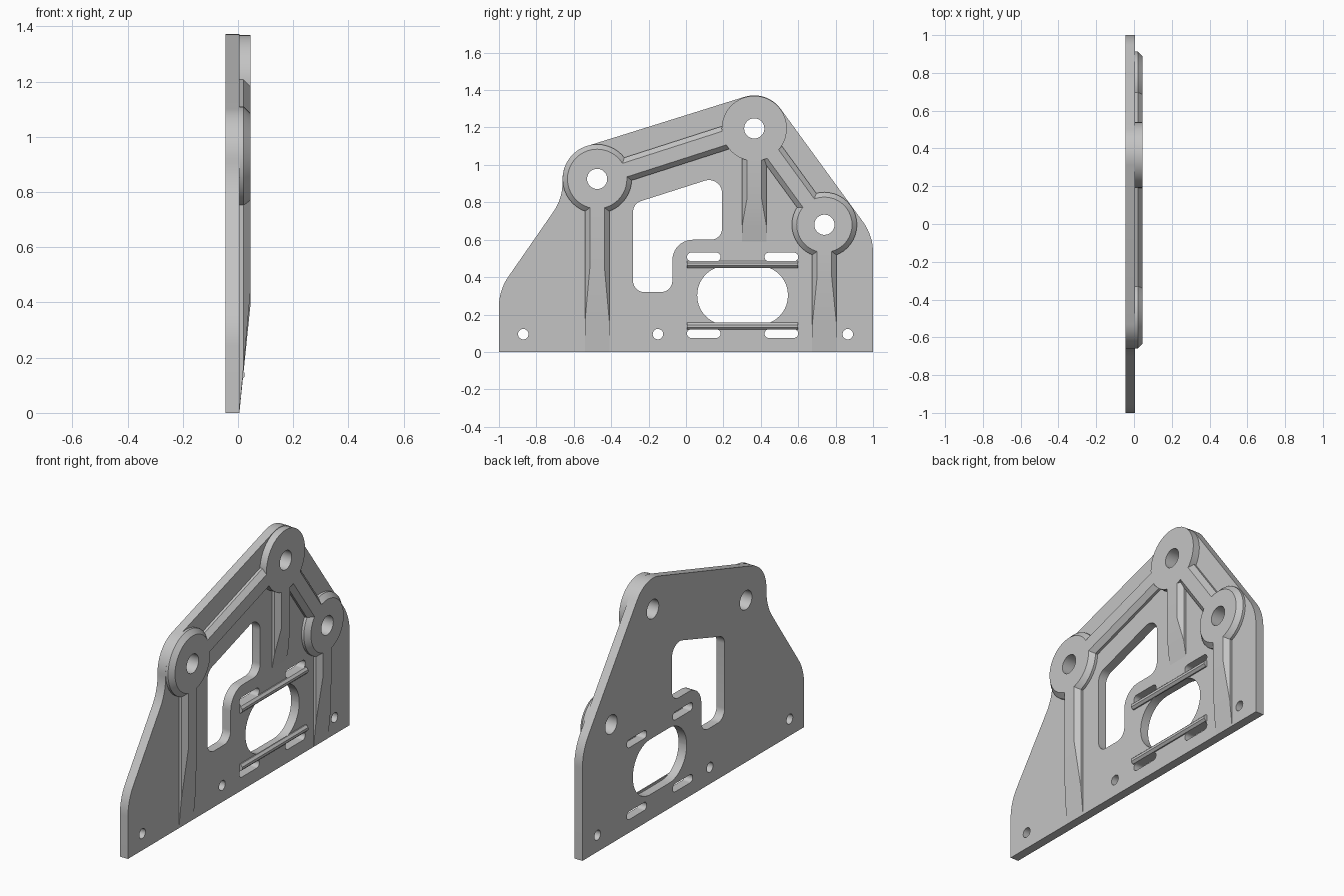
import bpy, bmesh, math
from mathutils import Vector, Matrix

cube = bpy.data.objects.get("Cube")
if cube:
    bpy.data.objects.remove(cube)

GREY = bpy.data.materials.new("light grey")
GREY.use_nodes = True
GREY.diffuse_color = (0.55, 0.55, 0.55, 1)
GREY.node_tree.nodes["Principled BSDF"].inputs["Base Color"].default_value = GREY.diffuse_color

BACK, FACE, STEP, TOP = -0.046, 0.005, 0.02, 0.046   # levels across the thickness
HOLE = 0.054
A, B, C = Vector((-0.475, 0.925)), Vector((0.365, 1.195)), Vector((0.74, 0.68))


def finish(name, bm):
    """Turn a bmesh into a clean, shaded object."""
    bmesh.ops.remove_doubles(bm, verts=bm.verts, dist=1e-5)
    bmesh.ops.recalc_face_normals(bm, faces=bm.faces)
    mesh = bpy.data.meshes.new(name)
    bm.to_mesh(mesh)
    bm.free()
    mesh.materials.clear()
    mesh.materials.append(GREY)
    obj = bpy.data.objects.new(name, mesh)
    bpy.context.collection.objects.link(obj)
    bpy.ops.object.select_all(action="DESELECT")
    obj.select_set(True)
    bpy.context.view_layer.objects.active = obj
    bpy.ops.object.shade_smooth_by_angle(angle=math.radians(25))
    return obj


def rounded(corners, steps=10):
    """Polygon with each corner (y, z, radius) filleted."""
    out = []
    for i, (y, z, r) in enumerate(corners):
        p = Vector((y, z))
        if r == 0:
            out.append(p)
            continue
        u = (Vector(corners[i - 1][:2]) - p).normalized()
        v = (Vector(corners[(i + 1) % len(corners)][:2]) - p).normalized()
        half = u.angle(v) / 2
        centre = p + (u + v).normalized() * r / math.sin(half)
        start = p + u * r / math.tan(half) - centre
        end = p + v * r / math.tan(half) - centre
        turn = math.atan2(start.cross(end), start.dot(end))
        for k in range(steps + 1):
            out.append(centre + Matrix.Rotation(turn * k / steps, 2) @ start)
    return out


def circle(centre, r, n=40):
    return [centre + Vector((math.cos(t), math.sin(t))) * r
            for t in (math.tau * k / n for k in range(n))]


def slot(y0, y1, z0, z1):
    r = (z1 - z0) / 2 * 0.99
    return rounded([(y0, z0, r), (y1, z0, r), (y1, z1, r), (y0, z1, r)])


def plate(name, loops, x0, x1):
    """Extruded outline with holes, standing in the y-z plane."""
    curve = bpy.data.curves.new(name + "_outline", "CURVE")
    curve.dimensions, curve.fill_mode = "2D", "BOTH"
    curve.extrude = (x1 - x0) / 2
    for loop in loops:
        spline = curve.splines.new("POLY")
        spline.points.add(len(loop) - 1)
        for point, p in zip(spline.points, loop):
            point.co = (p.x, p.y, 0, 1)
        spline.use_cyclic_u = True
    tmp = bpy.data.objects.new(name + "_outline", curve)
    bpy.context.collection.objects.link(tmp)
    deps = bpy.context.evaluated_depsgraph_get()
    mesh = bpy.data.meshes.new_from_object(tmp.evaluated_get(deps))
    bm = bmesh.new()
    bm.from_mesh(mesh)
    for v in bm.verts:
        y, z, w = v.co
        v.co = (w + (x0 + x1) / 2, y, z)
    bpy.data.objects.remove(tmp)
    bpy.data.curves.remove(curve)
    bpy.data.meshes.remove(mesh)
    return finish(name, bm)


def boss(name, centre, r, bevel):
    """Bored disc with an optional bevelled rim."""
    profile = [(HOLE, FACE), (HOLE, TOP), (r - bevel, TOP), (r, STEP), (r, FACE)]
    bm = bmesh.new()
    rings = [[bm.verts.new((x, p.x, p.y)) for p in circle(centre, rad)] for rad, x in profile]
    for a, b in zip(rings, rings[1:]):
        for i in range(len(a)):
            bm.faces.new((a[i - 1], a[i], b[i], b[i - 1]))
    return finish(name, bm)


def rib(name, start, end, half, step, stations):
    """Bevelled bar; stations are (fraction along, top level)."""
    axis = end - start
    side = Vector((-axis.y, axis.x)).normalized()
    bm = bmesh.new()
    rings = []
    for t, top in stations:
        mid = start + axis * t
        wall, inset = min(top, step), max(0, top - step)
        ring = []
        for s, x in ((-half, FACE), (-half, wall), (inset - half, top),
                     (half - inset, top), (half, wall), (half, FACE)):
            p = mid + side * s
            ring.append(bm.verts.new((x, p.x, p.y)))
        rings.append(ring)
    for a, b in zip(rings, rings[1:]):
        for i in range(6):
            bm.faces.new((a[i - 1], a[i], b[i], b[i - 1]))
    bm.faces.new(rings[0])
    bm.faces.new(rings[-1])
    return finish(name, bm)


# Main plate with its window, oval opening, slots and holes
outline = rounded([(-1, 0, 0), (1, 0, 0), (1, 0.622, 0.28), (0.432, 1.401, 0.175),
                   (-0.66, 1.06, 0.185), (-0.66, 0.82, 0.28), (-1, 0.33, 0.28)], 14)
window = rounded([(-0.283, 0.32, 0.06), (-0.073, 0.32, 0.06), (-0.073, 0.6, 0.11),
                  (0.193, 0.6, 0.06), (0.193, 0.945, 0.07), (-0.283, 0.793, 0.06)])
loops = [outline, window, slot(0.06, 0.545, 0.145, 0.46)]
for z0 in (0.075, 0.485):
    for y0 in (0.005, 0.42):
        loops.append(slot(y0, y0 + 0.18, z0, z0 + 0.046))
for y in (-0.87, -0.15, 0.865):
    loops.append(circle(Vector((y, 0.095)), 0.028, 24))
for centre in (A, B, C):
    loops.append(circle(centre, HOLE))
plate("main_plate", loops, BACK, FACE)

# Bosses around the three bores
boss("front_boss", A, 0.185, 0.026)
boss("top_boss", B, 0.174, 0)
boss("rear_boss", C, 0.174, 0.026)

# Slanted ribs joining the bosses
for name, p, q in (("long_rib", A, B), ("short_rib", B, C)):
    d = (q - p).normalized() * 0.14
    rib(name, p + d, q - d, 0.064, STEP, [(0, TOP), (1, TOP)])

# Upright ribs fading into the plate below each boss
for name, c, bend, foot in (("front_upright", A, 0.45, 0.0),
                            ("top_upright", B, 0.82, 0.59),
                            ("rear_upright", C, 0.4, 0.0)):
    start, end = Vector((c.x, c.y - 0.135)), Vector((c.x, foot))
    span = start.y - foot
    fade = foot + (bend - foot) * (STEP - FACE) / (TOP - FACE)
    rib(name, start, end, 0.065, STEP,
        [(0, TOP), ((start.y - bend) / span, TOP), ((start.y - fade) / span, STEP), (1, FACE)])

# Guide rails above and below the oval opening
for name, z in (("lower_rail", 0.138), ("upper_rail", 0.468)):
    rib(name, Vector((0.005, z)), Vector((0.6, z)), 0.019, 0.012, [(0, 0.024), (1, 0.024)])
